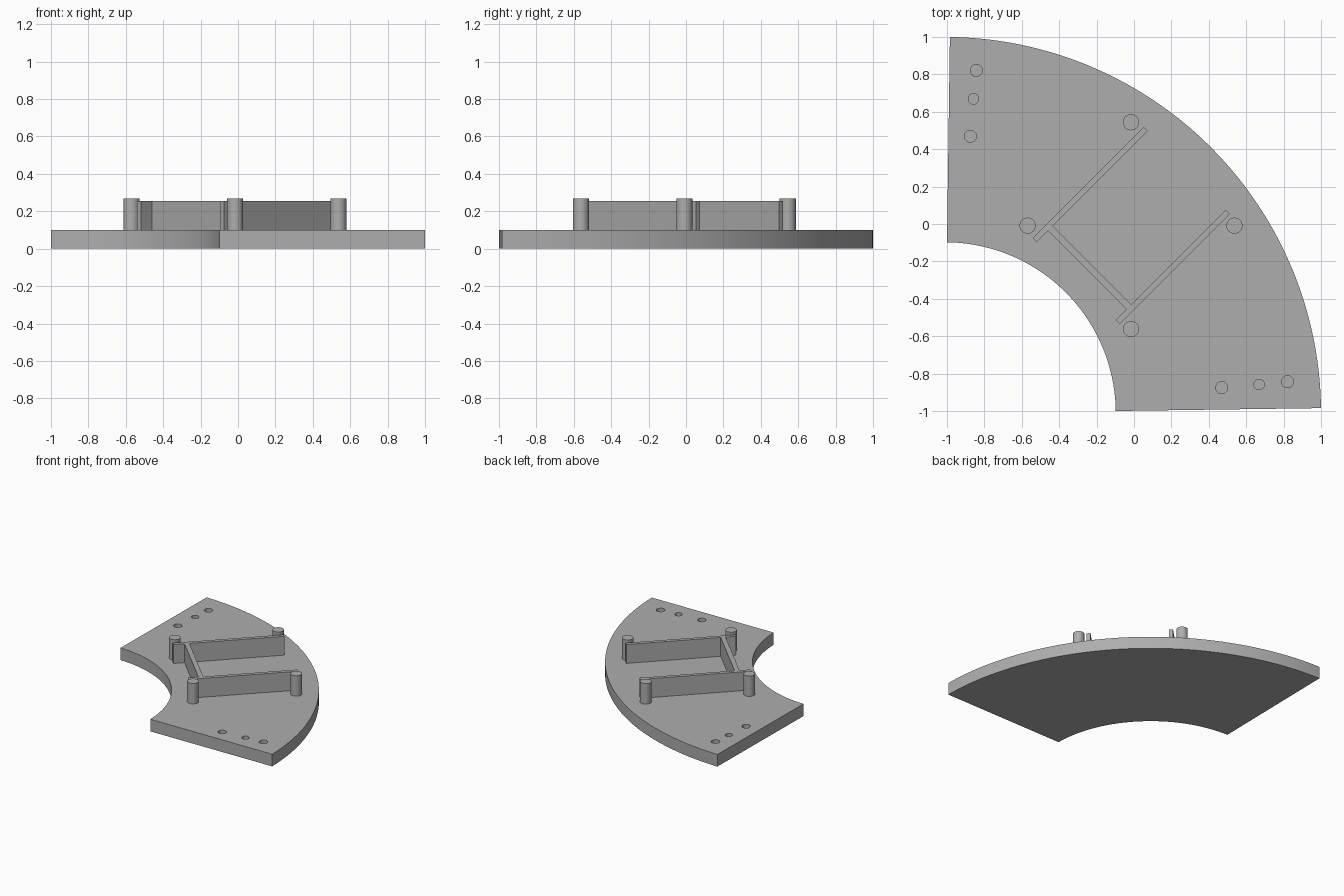
import bpy, bmesh, math
from mathutils import Vector

cube = bpy.data.objects.get("Cube")
if cube:
    bpy.data.objects.remove(cube, do_unlink=True)

PLATE_TOP, WALL_TOP, POST_TOP = 0.10, 0.255, 0.268

grey = bpy.data.materials.new("plain grey")
grey.use_nodes = True
colour = (0.42, 0.42, 0.42, 1)
grey.diffuse_color = colour
grey.node_tree.nodes["Principled BSDF"].inputs["Base Color"].default_value = colour


def prism(name, outline, z0, z1):
    """Extrude a flat outline from z0 to z1."""
    bm = bmesh.new()
    face = bm.faces.new([bm.verts.new((x, y, z0)) for x, y in outline])
    top = bmesh.ops.extrude_face_region(bm, geom=[face])["geom"]
    verts = [v for v in top if isinstance(v, bmesh.types.BMVert)]
    bmesh.ops.translate(bm, verts=verts, vec=(0, 0, z1 - z0))
    bmesh.ops.recalc_face_normals(bm, faces=bm.faces)
    mesh = bpy.data.meshes.new(name)
    bm.to_mesh(mesh)
    bm.free()
    mesh.materials.append(grey)
    obj = bpy.data.objects.new(name, mesh)
    bpy.context.collection.objects.link(obj)
    return obj


def arc(cx, cy, r, a0, a1, steps):
    angles = [math.radians(a0 + (a1 - a0) * i / steps) for i in range(steps + 1)]
    return [(cx + r * math.cos(a), cy + r * math.sin(a)) for a in angles]


def cylinder(name, x, y, r, z0, z1):
    return prism(name, arc(x, y, r, 0, 360, 40)[:-1], z0, z1)


def wall(name, start, end, width):
    a, b = Vector(start), Vector(end)
    side = (b - a).normalized().orthogonal() * width / 2
    return prism(name, [a + side, b + side, b - side, a - side], PLATE_TOP - 0.01, WALL_TOP)


def smooth(obj):
    bpy.ops.object.select_all(action="DESELECT")
    obj.select_set(True)
    bpy.context.view_layer.objects.active = obj
    bpy.ops.object.shade_smooth_by_angle(angle=math.radians(30))


# Curved base plate: a slightly narrowed quarter ring
C = -1.0125
plate = prism("base_plate", arc(C, C, 2.0125, 0.8, 89.2, 96)
              + arc(C, C, 0.915, 89.2, 0.8, 72), 0, PLATE_TOP)

# Blind holes near both straight ends, mirrored across the diagonal
for i, (x, y, r) in enumerate([(-0.843, 0.821, 0.032), (-0.858, 0.669, 0.028),
                               (-0.875, 0.469, 0.032)]):
    for side, (px, py) in (("left", (y, x)), ("right", (x, y))):
        cutter = cylinder(f"hole_cutter_{side}_{i}", px, py, r, 0.05, 0.15)
        cutter.hide_render = True
        cut = plate.modifiers.new(cutter.name, "BOOLEAN")
        cut.operation, cut.solver, cut.object = "DIFFERENCE", "EXACT", cutter

# Bake the cuts and drop the cutters
baked = bpy.data.meshes.new_from_object(
    plate.evaluated_get(bpy.context.evaluated_depsgraph_get()))
cutters = [m.object for m in plate.modifiers]
plate.modifiers.clear()
plate.data = baked
for cutter in cutters:
    bpy.data.objects.remove(cutter, do_unlink=True)
smooth(plate)

# Two long walls and the cross wall between them
wall("long_wall_back", (-0.53, -0.086), (0.062, 0.508), 0.03)
wall("long_wall_front", (-0.086, -0.524), (0.501, 0.064), 0.03)
wall("cross_wall", (-0.45, -0.021), (-0.027, -0.444), 0.037)

# Four round posts on a circle
for i, name in enumerate(("left", "back", "right", "front")):
    a = i * math.pi / 2
    post = cylinder(f"{name}_post", -0.016 + 0.553 * math.cos(a),
                    -0.009 + 0.553 * math.sin(a), 0.043, PLATE_TOP - 0.01, POST_TOP)
    smooth(post)
